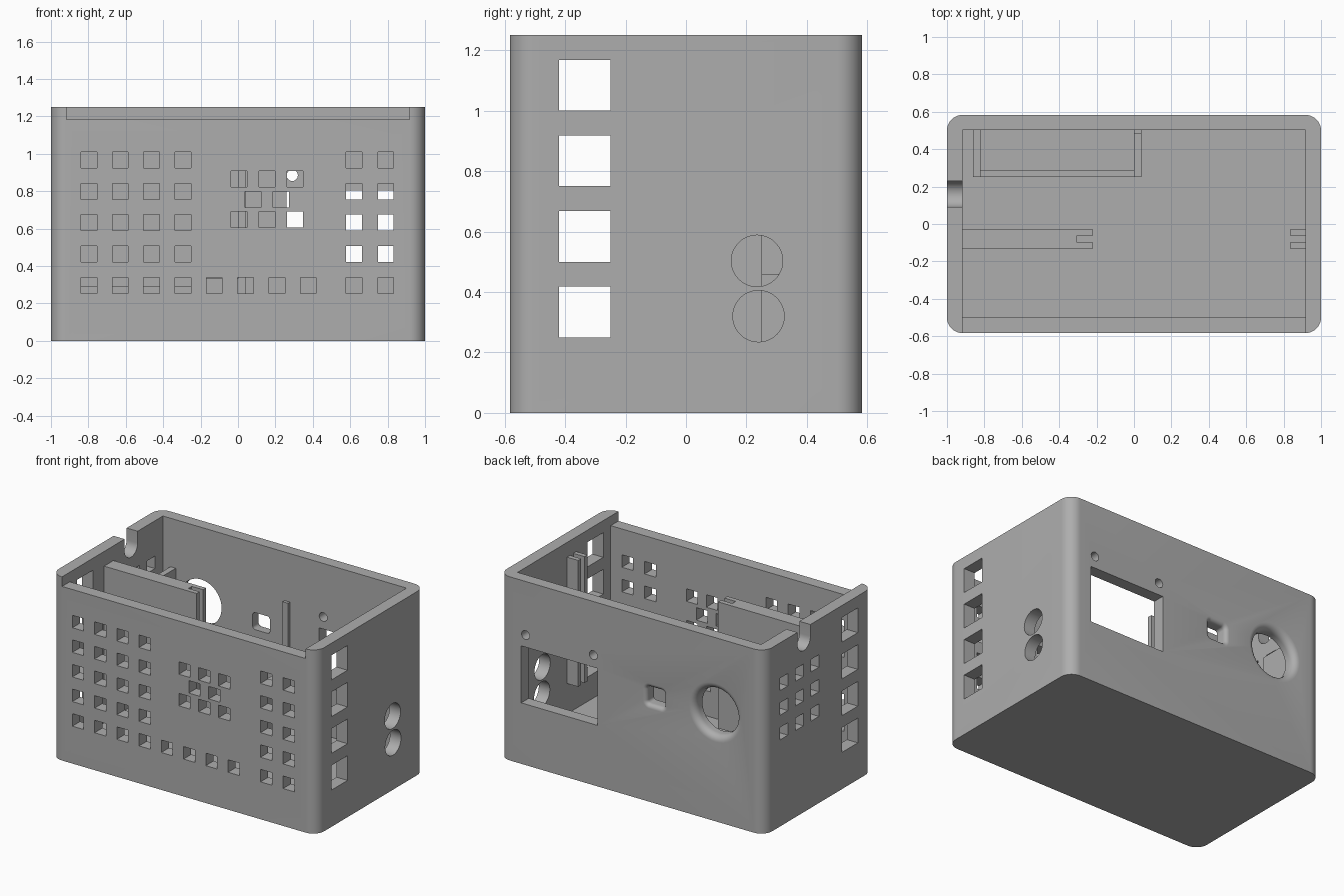
import bpy, bmesh, math
from mathutils import Vector

if "Cube" in bpy.data.objects:
    bpy.data.objects.remove(bpy.data.objects["Cube"])

grey = bpy.data.materials.new("light grey")
grey.diffuse_color = (0.42, 0.42, 0.42, 1)
grey.use_nodes = True
grey.node_tree.nodes["Principled BSDF"].inputs["Base Color"].default_value = grey.diffuse_color


def loft(bm, rings):
    """Closed solid through a list of matching rings of points."""
    vs = [[bm.verts.new(p) for p in r] for r in rings]
    n = len(vs[0])
    faces = [bm.faces.new(vs[0]), bm.faces.new(vs[-1])]
    for a, b in zip(vs, vs[1:]):
        faces += [bm.faces.new((a[i], a[(i + 1) % n], b[(i + 1) % n], b[i])) for i in range(n)]
    bmesh.ops.recalc_face_normals(bm, faces=faces)


def box(bm, x0, x1, y0, y1, z0, z1):
    loft(bm, [[(x0, y0, z), (x1, y0, z), (x1, y1, z), (x0, y1, z)] for z in (z0, z1)])


def rounded(w, h, r, n=8):
    """Rounded rectangle outline with half sizes w, h; a circle when w = h = r."""
    pts = []
    for k, (sx, sy) in enumerate([(1, 1), (-1, 1), (-1, -1), (1, -1)]):
        for i in range(n + 1):
            if i == n and w - r < 1e-6:
                continue
            a = (k + i / n) * math.pi / 2
            pts.append((sx * (w - r) + r * math.cos(a), sy * (h - r) + r * math.sin(a)))
    return pts


def make(name, bm):
    me = bpy.data.meshes.new(name)
    bm.to_mesh(me)
    bm.free()
    ob = bpy.data.objects.new(name, me)
    bpy.context.collection.objects.link(ob)
    me.materials.append(grey)
    return ob


def select(ob):
    bpy.ops.object.select_all(action='DESELECT')
    ob.select_set(True)
    bpy.context.view_layer.objects.active = ob


def cut(ob, bm):
    cutter = make("cutter", bm)
    cutter.hide_render = True
    m = ob.modifiers.new("cut", 'BOOLEAN')
    m.operation, m.solver, m.object = 'DIFFERENCE', 'EXACT', cutter
    select(ob)
    bpy.ops.object.modifier_apply(modifier=m.name)
    bpy.data.objects.remove(cutter)


# Case body: rounded upright block
FLOOR, BACK, FRONT, SIDE = 0.083, 0.502, -0.5, 0.917
bm = bmesh.new()
outline = rounded(1, 0.583, 0.083, 12)
loft(bm, [[(x, y, z) for x, y in outline] for z in (0, 1.25)])
case = make("case", bm)

# Cavity with the lowered front edge for a lid
bm = bmesh.new()
prof = [(-0.7, 1.185), (FRONT, 1.185), (FRONT, FLOOR), (BACK, FLOOR), (BACK, 1.35), (-0.7, 1.35)]
loft(bm, [[(x, y, z) for y, z in prof] for x in (-SIDE, SIDE)])
cut(case, bm)

bm = bmesh.new()
P, H = 0.1675, 0.0425
rows = [0.297 + P * i for i in range(5)]

# Front vents: left block, bottom row, right block and centre cluster
vents = [(-0.797 + P * i, z) for i in range(4) for z in rows]
vents += [(-0.797 + P * i, rows[0]) for i in range(4, 8)]
vents += [(x, z) for x in (0.62, 0.79) for z in rows]
vents += [(x, z) for x in (0.005, 0.155, 0.305) for z in (0.65, 0.865)]
vents += [(x, 0.757) for x in (0.08, 0.23)]
for x, z in vents:
    box(bm, x - H, x + H, -0.65, -0.46, z - H, z + H)

# Large square vents on both sides, small vents on the left side
for s in (-1, 1):
    for i in range(4):
        x0, x1 = sorted((s * 0.88, s * 1.1))
        box(bm, x0, x1, -0.42, -0.25, 0.25 + 0.25 * i, 0.418 + 0.25 * i)
for i in range(3):
    for j in range(3):
        y, z = 0.04 + P * i, rows[4 - j]
        box(bm, -1.1, -0.88, y - H, y + H, z - H, z + H)

# Round ports on the right side
for y, z in ((0.235, 0.503), (0.24, 0.32)):
    loft(bm, [[(x, y + a, z + b) for a, b in rounded(0.085, 0.085, 0.085, 12)] for x in (0.88, 1.1)])

# Cable notch in the left wall
notch = [(0.16 + 0.07 * math.cos(a), 1.17 + 0.07 * math.sin(a))
         for a in (math.pi * (1 + i / 16) for i in range(17))] + [(0.23, 1.35), (0.09, 1.35)]
loft(bm, [[(x, y, z) for y, z in notch] for x in (-1.1, -0.88)])

# Back: display window and its screw holes
box(bm, 0.26, 0.833, 0.45, 0.7, 0.415, 0.803)
for x in (0.29, 0.80):
    loft(bm, [[(x + a, y, 0.885 + b) for a, b in rounded(0.03, 0.03, 0.03, 6)] for y in (0.45, 0.7)])


def flared(x, z, w, h, r, f):
    """Port through the back wall with a rounded outer rim of radius f."""
    steps = [(0.45, 0)] + [(0.583 - f + f * math.sin(t), f - f * math.cos(t))
                           for t in (math.pi / 2 * i / 6 for i in range(7))]
    steps.append((0.7, f))
    loft(bm, [[(x + a, y, z + b) for a, b in rounded(w + o, h + o, r + o, 10)] for y, o in steps])


flared(-0.63, 0.74, 0.155, 0.155, 0.155, 0.045)
flared(-0.176, 0.72, 0.065, 0.058, 0.02, 0.028)
cut(case, bm)
select(case)
bpy.ops.object.shade_smooth_by_angle(angle=math.radians(30))

# Board holder: plate from the left wall with a slot in its free end
bm = bmesh.new()
yz = (-0.13, -0.098, -0.062, -0.03)
plan = [(-SIDE - 0.01, yz[0]), (-0.22, yz[0]), (-0.22, yz[1]), (-0.305, yz[1]),
        (-0.305, yz[2]), (-0.22, yz[2]), (-0.22, yz[3]), (-SIDE - 0.01, yz[3])]
loft(bm, [[(x, y, z) for x, y in plan] for z in (0.29, 1.15)])
make("slotted_plate", bm)

# Guide rails on the right wall
bm = bmesh.new()
for y0, y1 in (yz[:2], yz[2:]):
    box(bm, 0.833, SIDE + 0.01, y0, y1, 0.29, 1.15)
make("guide_rails", bm)

# Battery bay walls against the back
for name, dims in {
    "bay_left_wall": (-0.86, -0.82, 0.25, BACK + 0.01, FLOOR - 0.01, 0.92),
    "bay_front_wall": (-0.821, 0.001, 0.25, 0.287, FLOOR - 0.01, 0.333),
    "bay_right_wall": (0, 0.04, 0.25, BACK + 0.01, FLOOR - 0.01, 0.46),
    "bay_post": (0, 0.04, 0.48, BACK + 0.01, 0.45, 0.92),
}.items():
    bm = bmesh.new()
    box(bm, *dims)
    make(name, bm)
